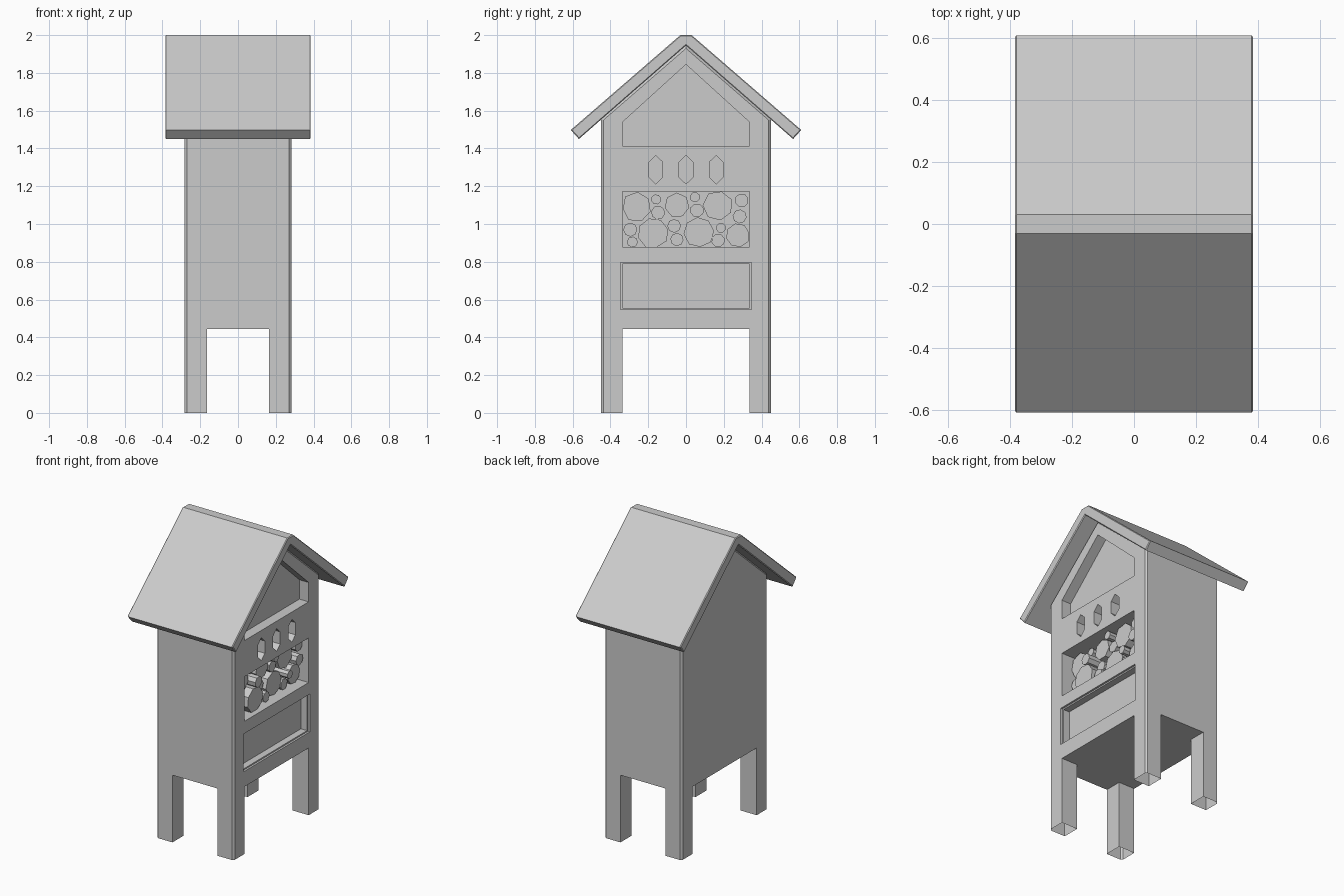
import bpy, bmesh, math, random

if "Cube" in bpy.data.objects:
    bpy.data.objects.remove(bpy.data.objects["Cube"])

random.seed(4)


def prism(name, profile, x0, x1, bevel=0.0, cap_rims_only=False):
    """Extrude a (y, z) profile along x, optionally chamfering its edges."""
    bm = bmesh.new()
    a = [bm.verts.new((x0, y, z)) for y, z in profile]
    b = [bm.verts.new((x1, y, z)) for y, z in profile]
    bm.faces.new(a)
    bm.faces.new(b)
    for i in range(len(a)):
        j = (i + 1) % len(a)
        bm.faces.new((a[i], a[j], b[j], b[i]))
    bmesh.ops.recalc_face_normals(bm, faces=bm.faces)
    if bevel:
        edges = list(bm.edges)
        if cap_rims_only:
            edges = [e for e in edges
                     if abs(e.verts[0].co.x - e.verts[1].co.x) < 1e-5
                     and max(v.co.z for v in e.verts) > 0.01]
        bmesh.ops.bevel(bm, geom=edges, offset=bevel, segments=1,
                        affect='EDGES', profile=0.5)
    me = bpy.data.meshes.new(name)
    bm.to_mesh(me)
    bm.free()
    ob = bpy.data.objects.new(name, me)
    bpy.context.collection.objects.link(ob)
    return ob


def rect(y, z0, z1):
    return [(-y, z0), (y, z0), (y, z1), (-y, z1)]


def cut(target, cutter):
    cutter.hide_render = True
    mod = target.modifiers.new("cut", 'BOOLEAN')
    mod.operation = 'DIFFERENCE'
    mod.solver = 'EXACT'
    mod.object = cutter
    bpy.context.view_layer.objects.active = target
    bpy.ops.object.modifier_apply(modifier=mod.name)
    bpy.data.objects.remove(cutter)


# gabled house body with chamfered front and back rims
body = prism("house_body",
             [(-0.45, 0), (0.45, 0), (0.45, 1.555), (0, 1.945), (-0.45, 1.555)],
             -0.283, 0.283, 0.012, True)

# clear the space between the four legs
cut(body, prism("leg_gap_side", rect(0.335, -0.5, 0.445), -1, 1))
cut(body, prism("leg_gap_front", rect(1.0, -0.5, 0.445), -0.165, 0.165))

# gable recess
cut(body, prism("gable_cutter",
                [(-0.335, 1.412), (0.335, 1.412), (0.335, 1.54), (0, 1.845), (-0.335, 1.54)],
                0.215, 0.4))

# three pointed entrance slots
for y in (-0.16, 0, 0.16):
    slot = [(y, 1.212), (y + 0.036, 1.247), (y + 0.036, 1.328),
            (y, 1.363), (y - 0.036, 1.328), (y - 0.036, 1.247)]
    cut(body, prism("slot_cutter", slot, 0.21, 0.4))

# log compartment and lower panel with a stepped rim
cut(body, prism("log_box_cutter", rect(0.335, 0.878, 1.173), 0.10, 0.4))
cut(body, prism("panel_cutter", rect(0.336, 0.556, 0.788), 0.225, 0.4))
cut(body, prism("panel_rim_cutter", rect(0.347, 0.547, 0.797), 0.270, 0.4))

# legs are open underneath
bm = bmesh.new()
bm.from_mesh(body.data)
feet = [f for f in bm.faces if all(v.co.z < 0.001 for v in f.verts)]
bmesh.ops.delete(bm, geom=feet, context='FACES')
bm.to_mesh(body.data)
bm.free()

# folded slab roof with a flat ridge
prism("roof",
      [(-0.03, 2.0), (0.03, 2.0), (0.61, 1.498), (0.567, 1.45),
       (0, 1.945), (-0.567, 1.45), (-0.61, 1.498)],
      -0.385, 0.385, 0.005, True)

# stacked logs: y, z, radius, number of sides
logs = [
    (-0.264, 1.09, 0.080, 7), (-0.048, 1.10, 0.066, 7), (0.168, 1.098, 0.080, 7),
    (-0.174, 0.95, 0.082, 8), (0.068, 0.955, 0.081, 8), (0.275, 0.94, 0.064, 8),
    (-0.158, 1.13, 0.027, 8), (-0.148, 1.06, 0.037, 8), (0.047, 1.142, 0.027, 8),
    (0.058, 1.072, 0.037, 8), (0.295, 1.125, 0.037, 8), (0.284, 1.04, 0.037, 8),
    (-0.063, 0.99, 0.036, 8), (-0.048, 0.918, 0.035, 8), (-0.295, 0.97, 0.037, 8),
    (-0.284, 0.905, 0.029, 8), (0.185, 0.98, 0.027, 8), (0.17, 0.913, 0.036, 8),
]
for i, (y, z, r, n) in enumerate(logs):
    turn = random.uniform(0, math.tau)
    ring = [(y + r * math.cos(turn + math.tau * k / n),
             z + r * math.sin(turn + math.tau * k / n)) for k in range(n)]
    # keep each log inside its compartment
    ring = [(max(-0.334, min(0.334, p)), max(0.879, min(1.172, q))) for p, q in ring]
    prism(f"log_{i + 1}", ring, 0.09, random.uniform(0.20, 0.26))
